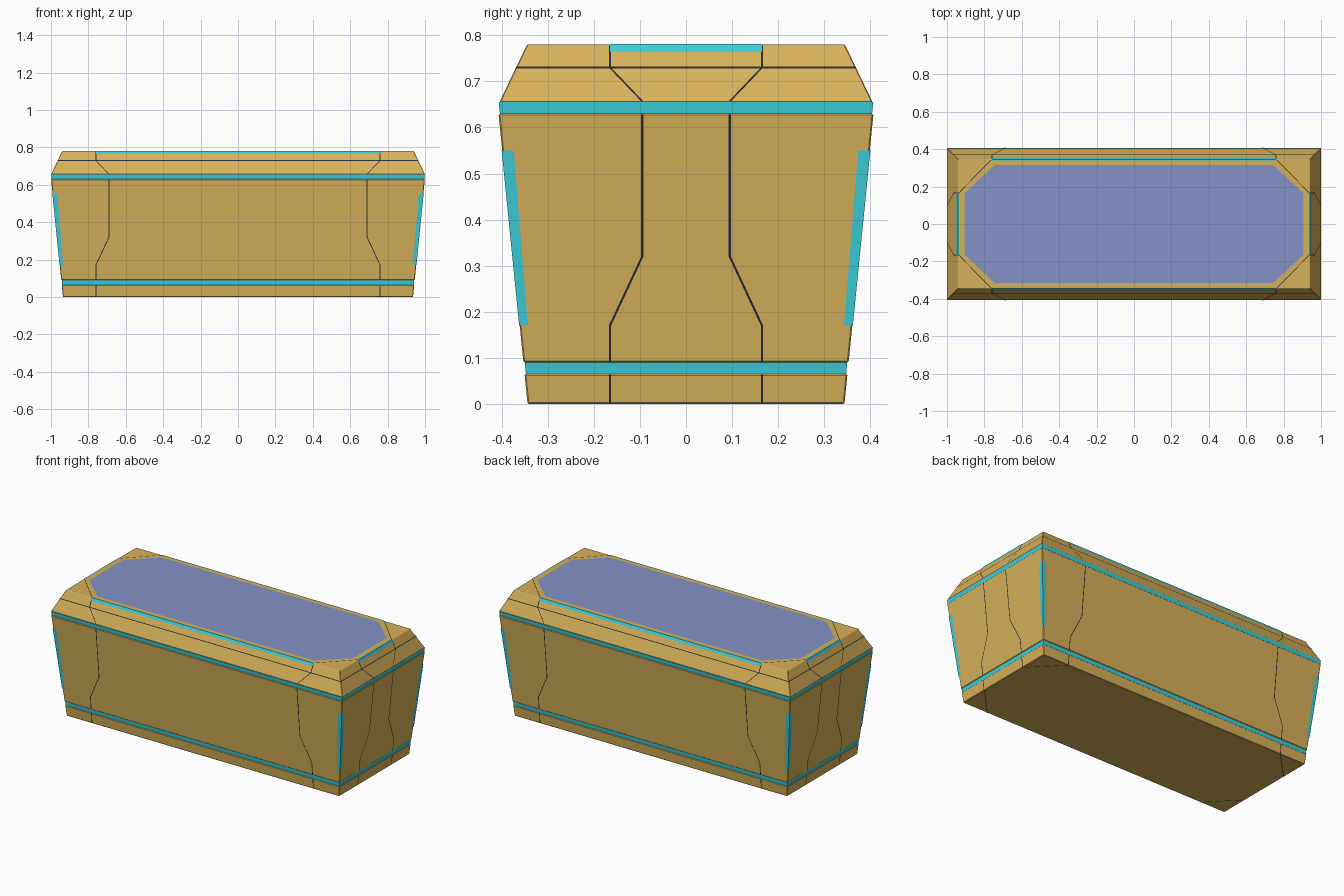
import bpy, bmesh
from mathutils import Vector

if "Cube" in bpy.data.objects:
    bpy.data.objects.remove(bpy.data.objects["Cube"])


def material(name, rgb):
    m = bpy.data.materials.new(name)
    m.diffuse_color = (*rgb, 1)
    m.use_nodes = True
    m.node_tree.nodes["Principled BSDF"].inputs["Base Color"].default_value = m.diffuse_color
    return m


GOLD = material("gold", (0.68, 0.44, 0.10))
CYAN = material("cyan", (0.045, 0.62, 0.71))
BLUE = material("slate_blue", (0.23, 0.29, 0.56))
DARK = material("seam_dark", (0.02, 0.022, 0.035))


def half(z):
    """Half length and half width of the hull at height z."""
    if z < 0.655:
        return 0.936 + 0.1 * z, 0.344 + 0.1 * z
    t = 0.48 * (z - 0.655)
    return 1.0 - t, 0.405 - t


def finish(name, bm, mat):
    me = bpy.data.meshes.new(name)
    bm.to_mesh(me)
    bm.free()
    ob = bpy.data.objects.new(name, me)
    bpy.context.collection.objects.link(ob)
    me.materials.append(mat)
    return ob


def section(name, z0, z1, mat, inset=0.0, bevel=0.003):
    """Tapered box following the hull between two heights."""
    bm = bmesh.new()
    rings = []
    for z in (z0, z1):
        x, y = (h - inset for h in half(z))
        rings.append([bm.verts.new((a * x, b * y, z))
                      for a, b in ((-1, -1), (1, -1), (1, 1), (-1, 1))])
    lo, hi = rings
    bm.faces.new(lo[::-1])
    bm.faces.new(hi)
    for i in range(4):
        j = (i + 1) % 4
        bm.faces.new((lo[i], lo[j], hi[j], hi[i]))
    ob = finish(name, bm, mat)
    if bevel:
        mod = ob.modifiers.new("bevel", 'BEVEL')
        mod.width, mod.segments = bevel, 1
    return ob


def plate(bm, pts):
    """Flat face turned away from the crate centre."""
    f = bm.faces.new([bm.verts.new(p) for p in pts])
    f.normal_update()
    if f.normal.dot(f.calc_center_median() - Vector((0, 0, 0.38))) < 0:
        f.normal_flip()


def on_end(s, u, z, e=0.001):
    return (s * (half(z)[0] + e), u, z)


def on_side(s, u, z, e=0.001):
    return (u, s * (half(z)[1] + e), z)


# Stacked hull: base, body and lid, with recessed light bands between
section("base", 0, 0.065, GOLD)
section("lower_band", 0.06, 0.095, CYAN, 0.003, 0)
section("body", 0.09, 0.63, GOLD)
section("upper_band", 0.625, 0.6549, CYAN, 0.003, 0)
section("lid", 0.655, 0.78, GOLD, 0, 0.002)

# Panel seams: kinked lines on all four walls, mirrored left and right
U = ((on_end, 0.095, 0.165), (on_side, 0.69, 0.76))
W = 0.0025
bm = bmesh.new()
for wall, a, b in U:
    paths = (((b, 0.003), (b, 0.063)),
             ((b, 0.092), (b, 0.17), (a, 0.32), (a, 0.628)),
             ((a, 0.657), (b, 0.73), (b, 0.778)))
    for s in (-1, 1):
        for m in (-1, 1):
            for path in paths:
                for (u0, z0), (u1, z1) in zip(path, path[1:]):
                    plate(bm, [wall(s, m * u0 - W, z0), wall(s, m * u0 + W, z0),
                               wall(s, m * u1 + W, z1), wall(s, m * u1 - W, z1)])
# Lid ring seam
for s in (-1, 1):
    for wall, k in ((on_end, 1), (on_side, 0)):
        plate(bm, [wall(s, m * half(z)[k], z)
                   for m, z in ((-1, 0.728), (1, 0.728), (1, 0.732), (-1, 0.732))])
# Diagonal corner seams on top and underside
for z, x, y in ((0.781, 0.938, 0.343), (-0.0005, 0.934, 0.342)):
    for sx in (-1, 1):
        for sy in (-1, 1):
            plate(bm, [(sx * px, sy * py, z) for px, py in
                       ((0.76, y), (0.765, y), (x, 0.168), (x, 0.163))])
finish("panel_seams", bm, DARK)

# Upright light strips wrapping the four corners
bm = bmesh.new()
for sx in (-1, 1):
    for sy in (-1, 1):
        end, side = [], []
        for z, w in ((0.17, 0.018), (0.55, 0.025)):
            x, y = half(z)
            e = 0.0012
            row_e = [on_end(sx, sy * (y - w), z, e), on_end(sx, sy * (y + e), z, e)]
            row_s = [on_side(sy, sx * (x - w), z, e), on_side(sy, sx * (x + e), z, e)]
            end += row_e if z < 0.3 else row_e[::-1]
            side += row_s if z < 0.3 else row_s[::-1]
        plate(bm, end)
        plate(bm, side)
finish("corner_lights", bm, CYAN)

# Light strips along the upper lid edges
bm = bmesh.new()
for wall, u, k in ((on_end, 0.165, 0), (on_side, 0.76, 1)):
    for s in (-1, 1):
        e = 0.0015
        plate(bm, [wall(s, m * u, z, e) for m, z in
                   ((-1, 0.765), (1, 0.765), (1, 0.781), (-1, 0.781))])
        plate(bm, [wall(s, m * u, 0.781, o) for m, o in
                   ((-1, e), (1, e), (1, -0.005), (-1, -0.005))])
finish("lid_lights", bm, CYAN)

# Octagonal top panel
bm = bmesh.new()
q = [(0.905, 0.165), (0.745, 0.315)]
loop = (q + [(-x, y) for x, y in q[::-1]] + [(-x, -y) for x, y in q]
        + [(x, -y) for x, y in q[::-1]])
plate(bm, [(x, y, 0.7815) for x, y in loop])
finish("top_panel", bm, BLUE)
